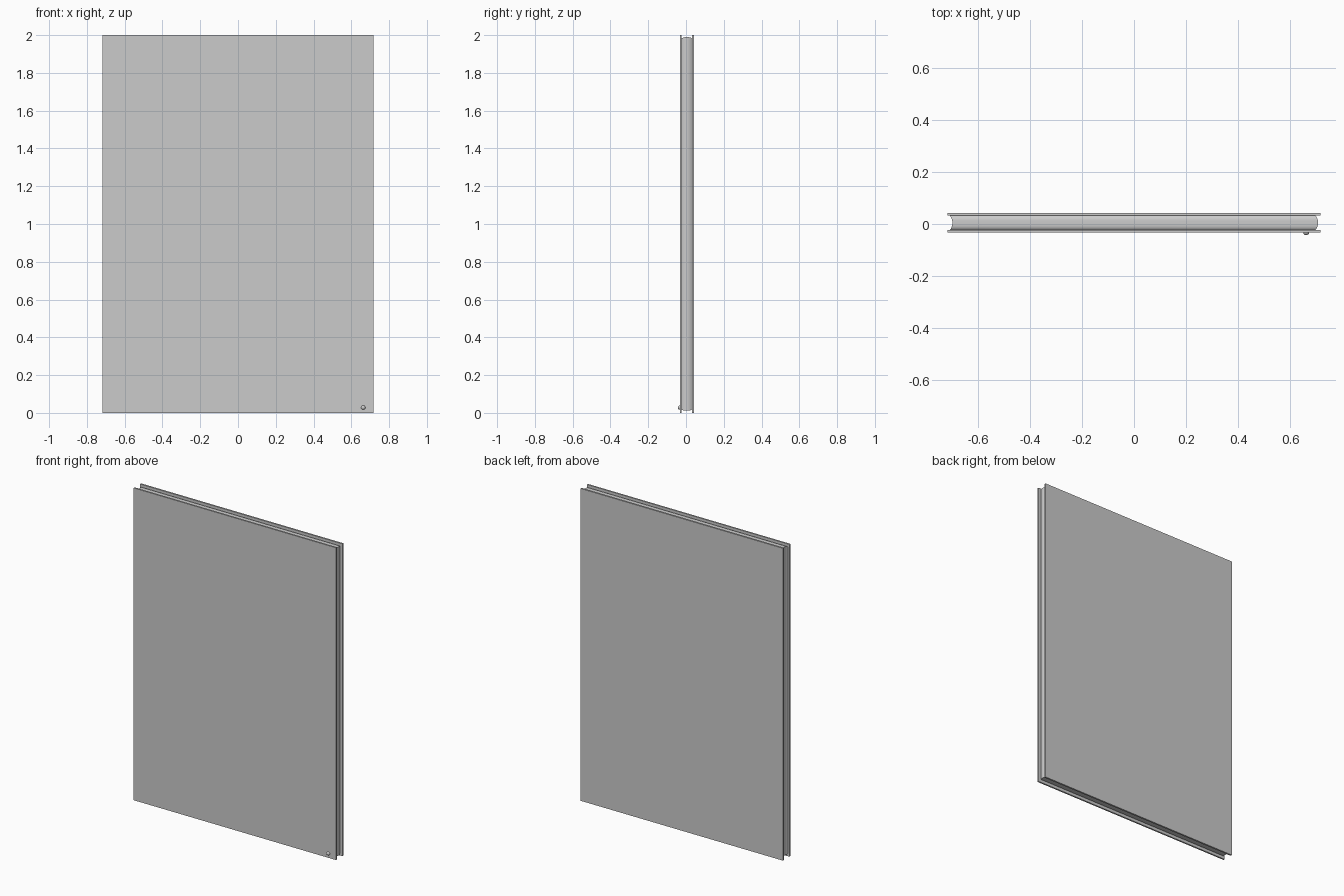
import bpy, bmesh

if "Cube" in bpy.data.objects:
    bpy.data.objects.remove(bpy.data.objects["Cube"])

W, H = 0.717, 2.0            # half width, full height
FRONT, BACK = (-0.033, -0.023), (0.032, 0.043)


def add_object(name, bm):
    bmesh.ops.recalc_face_normals(bm, faces=bm.faces)
    mesh = bpy.data.meshes.new(name)
    bm.to_mesh(mesh)
    bm.free()
    obj = bpy.data.objects.new(name, mesh)
    bpy.context.collection.objects.link(obj)
    return obj


def sheet(name, y0, y1):
    bm = bmesh.new()
    bmesh.ops.create_cube(bm, size=1)
    bmesh.ops.scale(bm, vec=(2 * W, y1 - y0, H), verts=bm.verts)
    bmesh.ops.translate(bm, vec=(0, (y0 + y1) / 2, H / 2), verts=bm.verts)
    return add_object(name, bm)


def smooth(obj):
    bpy.ops.object.select_all(action='DESELECT')
    obj.select_set(True)
    bpy.context.view_layer.objects.active = obj
    bpy.ops.object.shade_smooth_by_angle()


# Two flat outer sheets
sheet("front_sheet", *FRONT)
sheet("back_sheet", *BACK)

# Inset core lofted through its thickness: hollow left edge, rounded other edges
bm = bmesh.new()
steps = 12
rings = []
for i in range(steps + 1):
    t = 2 * i / steps - 1
    y = FRONT[1] + (BACK[0] - FRONT[1]) * i / steps
    arc, soft = 1 - t * t, 1 - t ** 4
    left, right = -0.708 + 0.009 * arc, 0.699 + 0.010 * arc
    low, high = 0.019 - 0.007 * soft, 1.981 + 0.008 * soft
    rings.append([bm.verts.new((x, y, z)) for x, z in
                  ((left, low), (right, low), (right, high), (left, high))])
for a, b in zip(rings, rings[1:]):
    for k in range(4):
        n = (k + 1) % 4
        bm.faces.new((a[k], a[n], b[n], b[k]))
bm.faces.new(rings[0])
bm.faces.new(rings[-1])
smooth(add_object("core", bm))

# Small round knob in the lower right corner of the front
bm = bmesh.new()
bmesh.ops.create_uvsphere(bm, u_segments=24, v_segments=12, radius=0.0115)
bmesh.ops.translate(bm, vec=(0.663, -0.0315, 0.028), verts=bm.verts)
smooth(add_object("knob", bm))
